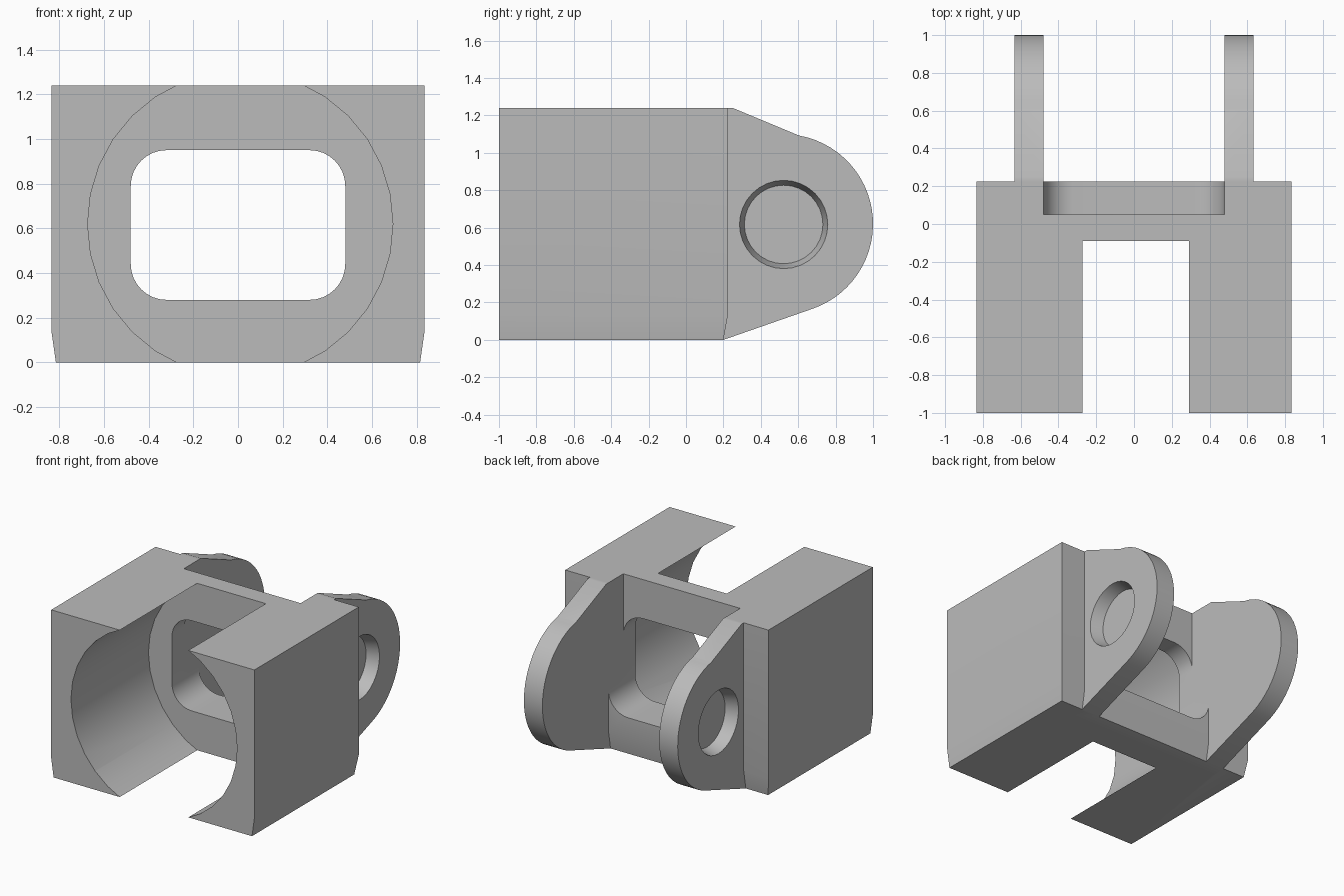
import bpy, bmesh, math
from mathutils import Vector

cube = bpy.data.objects.get("Cube")
if cube:
    bpy.data.objects.remove(cube, do_unlink=True)

gray = bpy.data.materials.new("plain gray")
gray.use_nodes = True
COLOR = (0.5, 0.5, 0.5, 1)
gray.diffuse_color = COLOR
gray.node_tree.nodes["Principled BSDF"].inputs["Base Color"].default_value = COLOR


def loft(name, *loops):
    """Closed solid through matching loops of points."""
    bm = bmesh.new()
    rings = [[bm.verts.new(p) for p in loop] for loop in loops]
    for a, b in zip(rings, rings[1:]):
        for i in range(len(a)):
            j = (i + 1) % len(a)
            bm.faces.new((a[i], a[j], b[j], b[i]))
    bm.faces.new(rings[0])
    bm.faces.new(rings[-1])
    bmesh.ops.recalc_face_normals(bm, faces=bm.faces)
    mesh = bpy.data.meshes.new(name)
    bm.to_mesh(mesh)
    bm.free()
    mesh.materials.append(gray)
    obj = bpy.data.objects.new(name, mesh)
    bpy.context.collection.objects.link(obj)
    return obj


def arc(cx, cy, r, start, end, n):
    """Points on an arc, angles in degrees."""
    angles = [math.radians(start + (end - start) * i / n) for i in range(n + 1)]
    return [(cx + r * math.cos(a), cy + r * math.sin(a)) for a in angles]


def along_x(profile, x):
    return [(x, y, z) for y, z in profile]


def along_y(profile, y):
    return [(x, y, z) for x, z in profile]


def combine(target, tool, operation):
    bpy.context.view_layer.objects.active = target
    mod = target.modifiers.new("join_or_cut", "BOOLEAN")
    mod.object, mod.operation, mod.solver = tool, operation, "EXACT"
    bpy.ops.object.modifier_apply(modifier=mod.name)
    bpy.data.objects.remove(tool, do_unlink=True)


def rectangle(w, front, back, z):
    return [(-w, front, z), (w, front, z), (w, back, z), (-w, back, z)]


MID, TOP = 0.62, 1.24

# Block, drawn in slightly at the foot
body = loft("bracket_body",
            rectangle(0.815, -1, 0.2, 0),
            rectangle(0.835, -1, 0.225, 0.14),
            rectangle(0.835, -1, 0.225, TOP))

# Rounded lugs at the back
lug_profile = ([(0.1, 0), (0.2, 0)] + arc(0.52, MID, 0.48, -72, 80, 28)
               + [(0.25, TOP), (0.1, TOP)])
for side in (-1, 1):
    lug = loft("lug", along_x(lug_profile, side * 0.48), along_x(lug_profile, side * 0.632))
    combine(body, lug, "UNION")

# Round bore opening through the front, top and bottom
bore = arc(0.01, MID, 0.683, 0, 348.75, 31)
combine(body, loft("bore_cutter", along_y(bore, -1.2), along_y(bore, -0.09)), "DIFFERENCE")

# Rounded window through the middle wall
window = []
for i, (sx, sz) in enumerate(((1, 1), (-1, 1), (-1, -1), (1, -1))):
    window += arc(sx * 0.32, 0.615 + sz * 0.175, 0.16, 90 * i, 90 * i + 90, 8)
combine(body, loft("window_cutter", along_y(window, -0.3), along_y(window, 0.4)), "DIFFERENCE")

# Upper wall set back between the lugs
combine(body, loft("notch_cutter", rectangle(0.48, 0.05, 0.6, MID),
                   rectangle(0.48, 0.05, 0.6, 1.5)), "DIFFERENCE")

# Tapered blind sockets in the outer faces of the lugs
for side in (-1, 1):
    rings = [along_x(arc(0.522, 0.617, r, 0, 348.75, 31), side * x)
             for x, r in ((0.54, 0.21), (0.632, 0.236), (0.7, 0.255))]
    combine(body, loft("socket_cutter", *rings), "DIFFERENCE")

# Smooth curved walls, sharp corners
bpy.ops.object.select_all(action="DESELECT")
body.select_set(True)
bpy.context.view_layer.objects.active = body
bpy.ops.object.shade_smooth_by_angle(angle=math.radians(25))
